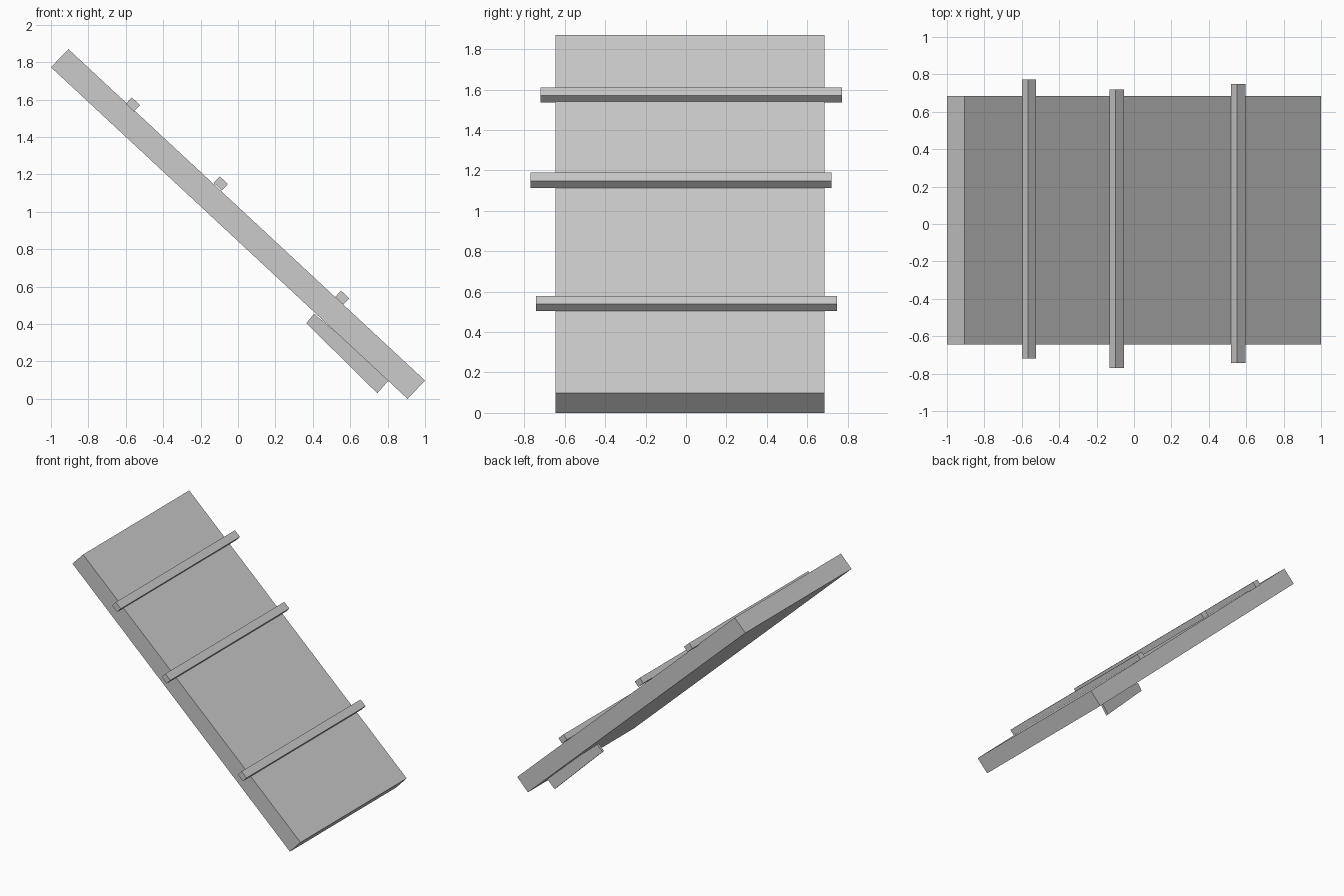
import bpy, bmesh
from mathutils import Vector

if "Cube" in bpy.data.objects:
    bpy.data.objects.remove(bpy.data.objects["Cube"])

U = Vector((0.732, 0, -0.681))   # down the slope
N = Vector((0.681, 0, 0.732))    # out of the sloping top face


def prism(name, front, back):
    """Closed solid between two matching outlines."""
    bm = bmesh.new()
    a = [bm.verts.new(p) for p in front]
    b = [bm.verts.new(p) for p in back]
    bm.faces.new(a)
    bm.faces.new(b[::-1])
    n = len(a)
    for i in range(n):
        j = (i + 1) % n
        bm.faces.new((a[i], b[i], b[j], a[j]))
    bmesh.ops.recalc_face_normals(bm, faces=bm.faces)
    me = bpy.data.meshes.new(name)
    bm.to_mesh(me)
    bm.free()
    ob = bpy.data.objects.new(name, me)
    bpy.context.collection.objects.link(ob)
    return ob


def extrude_y(name, profile, y0, y1):
    return prism(name, [(x, y0, z) for x, z in profile],
                 [(x, y1, z) for x, z in profile])


# sloping board
extrude_y("ramp_board", [(-1, 1.773), (-0.907, 1.87), (1, 0.098), (0.907, 0)],
          -0.645, 0.685)

# cross battens, staggered sideways
for i, (x, z, y0, y1) in enumerate([(-0.562, 1.574, -0.72, 0.773),
                                    (-0.092, 1.152, -0.77, 0.72),
                                    (0.557, 0.541, -0.743, 0.748)]):
    c = Vector((x, 0, z))
    pts = [c + U * a * 0.03 + N * b * 0.0235
           for a, b in ((-1, -1), (-1, 1), (1, 1), (1, -1))]
    extrude_y(f"batten_{i + 1}", [(p.x, p.z) for p in pts], y0, y1)

# thin, slightly turned brace under the low end
outline = [(0.365, 0.405), (0.407, 0.455), (0.815, 0.11), (0.745, 0.03)]
edge = [(x, 0.525 + 0.15 * (x - 0.365), z) for x, z in outline]
prism("under_brace", [(x, y - 0.02, z) for x, y, z in edge], edge)
